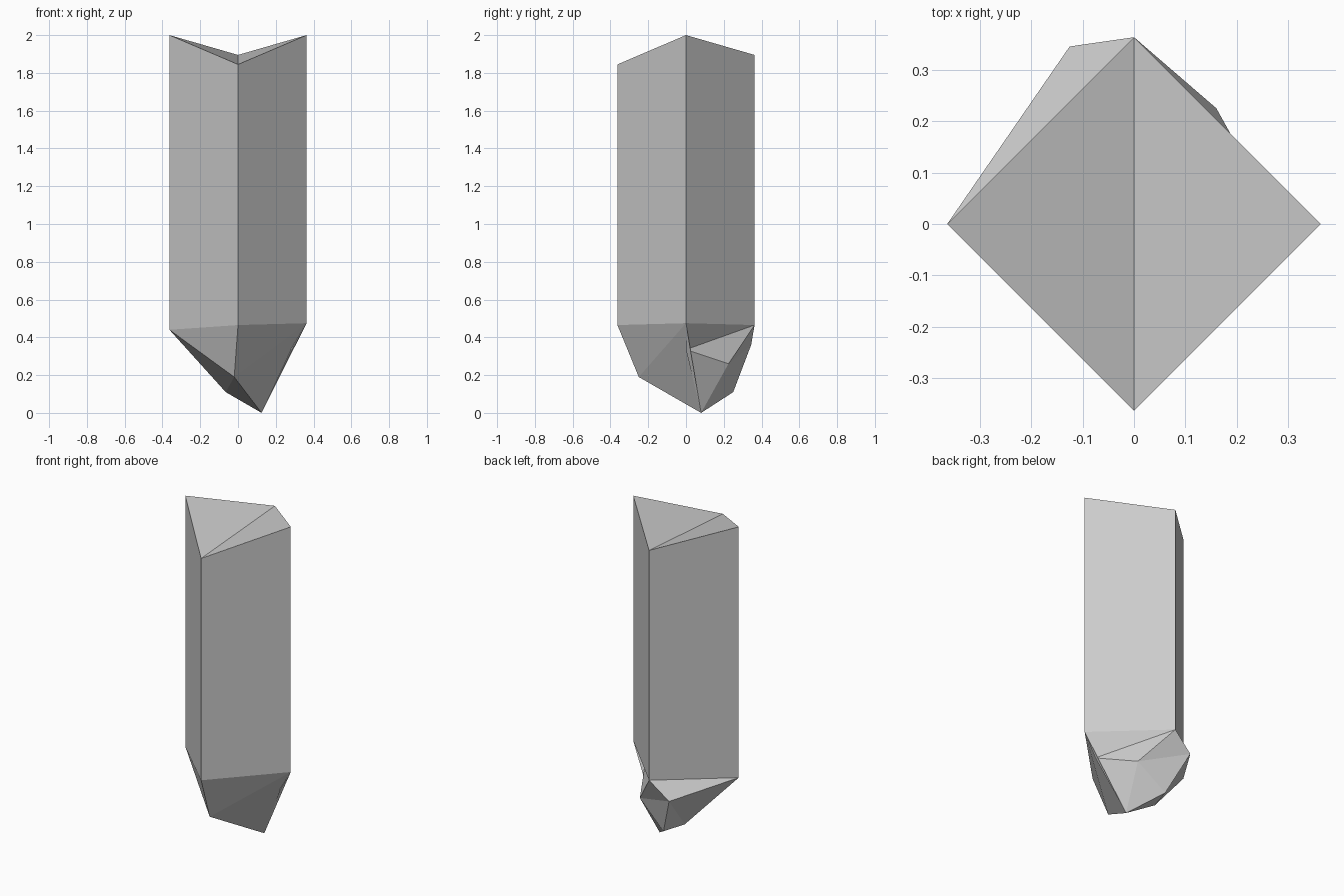
import bpy, bmesh

if "Cube" in bpy.data.objects:
    bpy.data.objects.remove(bpy.data.objects["Cube"])

R = 0.363  # half diagonal of the square shaft

# Shaft corners: left, front, right, back -> x, y, bottom z, top z
corners = {
    "L": (-R, 0, 0.44, 2.0),
    "F": (0, -R, 0.465, 1.845),
    "R": (R, 0, 0.475, 2.0),
    "B": (0, R, 0.465, 1.895),
}

# Chipped points of the irregular lower tip
tip = {
    "A": (-0.02, -0.25, 0.19),    # front
    "C": (-0.065, 0.105, 0.11),   # left underside
    "D": (0.125, 0.08, 0.0),      # lowest point
    "K": (-0.02, 0.25, 0.11),     # back underside
    "G": (-0.125, 0.345, 0.36),   # back left
    "H": (0.16, 0.225, 0.26),     # back right
    "E": (0.285, 0.0, 0.335),     # right
}

# Facets of the tip, named by their corners
facets = ("LFA FRA RAD RDE REB EHB EDH HDK HKG HGB "
          "BGL LGC GKC KDC CDA LCA").split()

bm = bmesh.new()
low = {k: bm.verts.new((x, y, z)) for k, (x, y, z, t) in corners.items()}
top = {k: bm.verts.new((x, y, t)) for k, (x, y, z, t) in corners.items()}
low.update({k: bm.verts.new(p) for k, p in tip.items()})

# Four shaft sides
for a, b in zip("LFRB", "FRBL"):
    bm.faces.new((low[a], low[b], top[b], top[a]))

# V-shaped top with its crease running front to back
for names in ("LFB", "FRB"):
    bm.faces.new([top[n] for n in names])

# Faceted tip
for names in facets:
    bm.faces.new([low[n] for n in names])

bmesh.ops.recalc_face_normals(bm, faces=bm.faces)
mesh = bpy.data.meshes.new("crystal_shard")
bm.to_mesh(mesh)
bm.free()
bpy.context.collection.objects.link(bpy.data.objects.new("crystal_shard", mesh))
